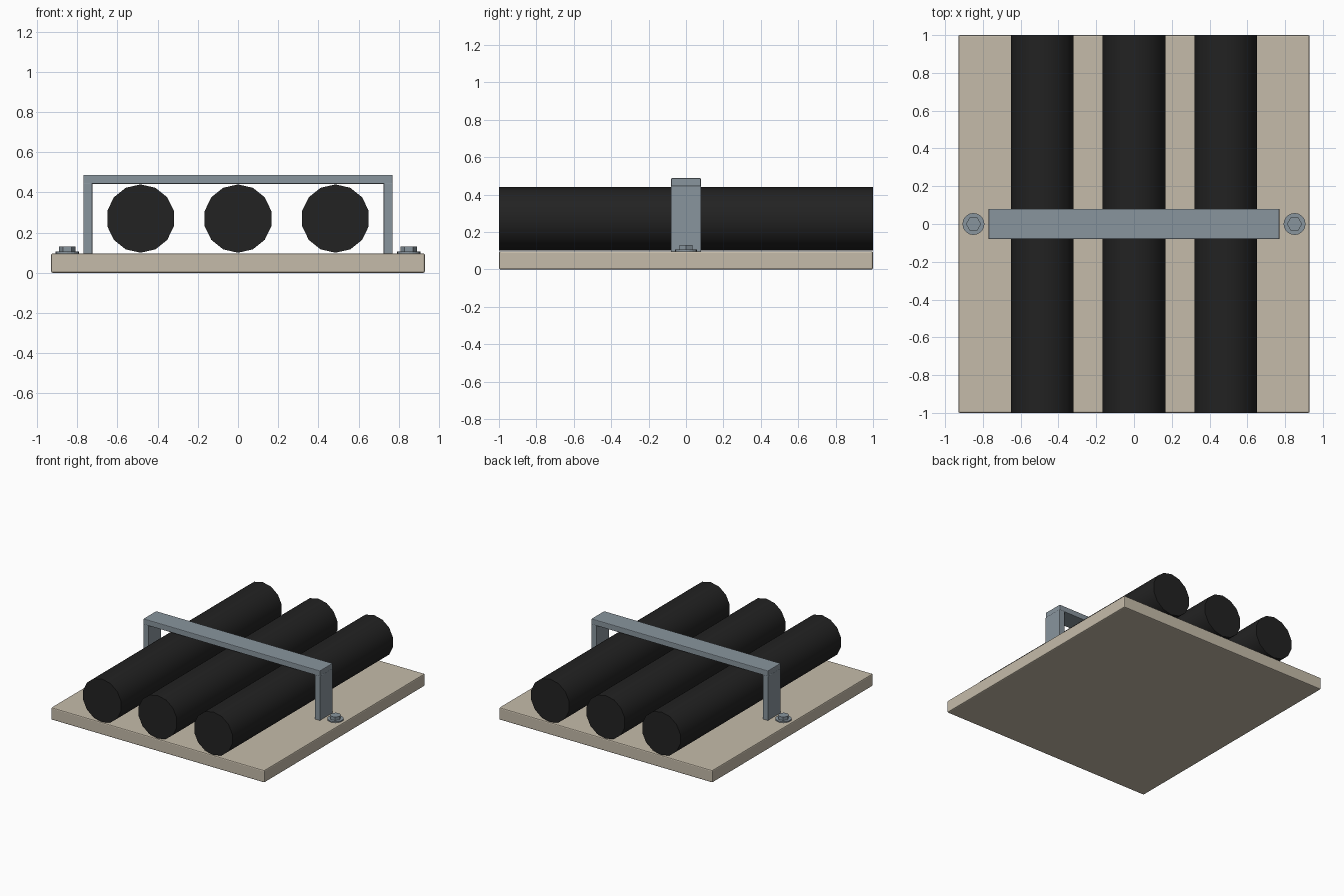
import bpy, math

if "Cube" in bpy.data.objects:
    bpy.data.objects.remove(bpy.data.objects["Cube"])

def material(name, rgb):
    m = bpy.data.materials.new(name)
    m.diffuse_color = (*rgb, 1)
    m.use_nodes = True
    m.node_tree.nodes["Principled BSDF"].inputs["Base Color"].default_value = m.diffuse_color
    return m

BEIGE = material("beige board", (0.56, 0.50, 0.40))
BLACK = material("black rubber", (0.016, 0.016, 0.016))
STEEL = material("blue grey steel", (0.25, 0.30, 0.34))

def finish(ob, name, mat, bevel=0):
    ob.name = name
    ob.data.materials.append(mat)
    if bevel:
        b = ob.modifiers.new("edge bevel", 'BEVEL')
        b.width = bevel
        b.segments = 2
    return ob

def box(name, x, y, z, mat, bevel):
    bpy.ops.mesh.primitive_cube_add(size=1, location=[sum(r) / 2 for r in (x, y, z)])
    ob = bpy.context.object
    ob.scale = [r[1] - r[0] for r in (x, y, z)]
    bpy.ops.object.transform_apply(location=False, rotation=False, scale=True)
    return finish(ob, name, mat, bevel)

def cylinder(name, sides, r, depth, loc, mat, rot=(0, 0, 0)):
    bpy.ops.mesh.primitive_cylinder_add(vertices=sides, radius=r, depth=depth,
                                        location=loc, rotation=rot)
    return finish(bpy.context.object, name, mat)

# backing board
box("base_board", (-0.93, 0.93), (-1, 1), (0, 0.097), BEIGE, 0.008)

# three parallel cables
for i in (-1, 0, 1):
    cylinder(f"cable_{i + 2}", 14, 0.17, 2, (i * 0.485, 0, 0.27), BLACK,
             (math.pi / 2, 0, 0))
    bpy.ops.object.shade_smooth_by_angle(angle=math.radians(35))

# clamp bridge over the cables
box("clamp_top", (-0.77, 0.77), (-0.08, 0.08), (0.443, 0.488), STEEL, 0.005)
for side, s in (("left", -1), ("right", 1)):
    x = sorted((s * 0.77, s * 0.725))
    box(f"clamp_leg_{side}", x, (-0.08, 0.08), (0.095, 0.447), STEEL, 0.003)
    # bolt with washer
    cylinder(f"washer_{side}", 20, 0.058, 0.010, (s * 0.85, 0, 0.101), STEEL)
    cylinder(f"bolt_head_{side}", 6, 0.04, 0.032, (s * 0.85, 0, 0.116), STEEL,
             (0, 0, math.pi / 6))
